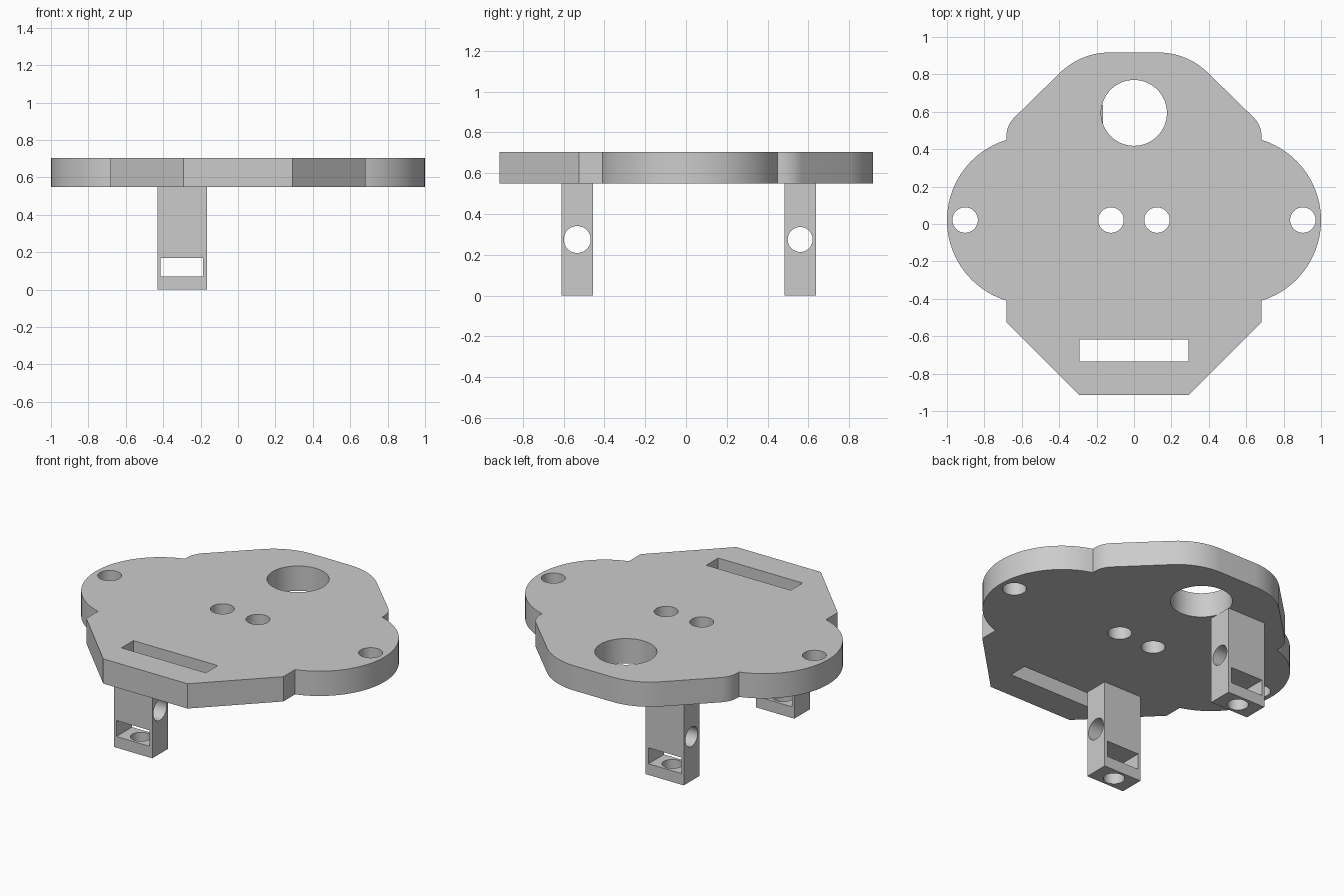
import bpy, bmesh
from math import sin, cos, pi, atan2, tan, radians
from mathutils import Matrix

cube = bpy.data.objects.get("Cube")
if cube:
    bpy.data.objects.remove(cube, do_unlink=True)

grey = bpy.data.materials.new("plain grey")
grey.use_nodes = True
grey.diffuse_color = (0.6, 0.6, 0.6, 1)
grey.node_tree.nodes["Principled BSDF"].inputs["Base Color"].default_value = (0.6, 0.6, 0.6, 1)


def make(name, bm):
    bmesh.ops.recalc_face_normals(bm, faces=bm.faces)
    mesh = bpy.data.meshes.new(name)
    bm.to_mesh(mesh)
    bm.free()
    mesh.materials.append(grey)
    obj = bpy.data.objects.new(name, mesh)
    bpy.context.collection.objects.link(obj)
    return obj


def box(name, x, y, z):
    """Box given by its (low, high) range on each axis."""
    bm = bmesh.new()
    bmesh.ops.create_cube(bm, size=1)
    for v in bm.verts:
        v.co = [(lo + hi) / 2 + c * (hi - lo) for c, (lo, hi) in zip(v.co, (x, y, z))]
    return make(name, bm)


def cylinder(name, centre, radius, depth, axis="Z"):
    bm = bmesh.new()
    turn = Matrix.Rotation(pi / 2, 4, "Y") if axis == "X" else Matrix()
    bmesh.ops.create_cone(bm, cap_ends=True, segments=64, radius1=radius, radius2=radius,
                          depth=depth, matrix=Matrix.Translation(centre) @ turn)
    return make(name, bm)


def cut(obj, cutters):
    """Subtract the cutters, apply the result and discard them."""
    bpy.ops.object.select_all(action="DESELECT")
    bpy.context.view_layer.objects.active = obj
    obj.select_set(True)
    for c in cutters:
        c.hide_render = True
        mod = obj.modifiers.new("cut", "BOOLEAN")
        mod.operation, mod.solver, mod.object = "DIFFERENCE", "EXACT", c
        bpy.ops.object.modifier_apply(modifier=mod.name)
        bpy.data.objects.remove(c, do_unlink=True)
    bpy.ops.object.shade_smooth_by_angle(angle=radians(25))


def arc(cx, cy, r, start, end, steps):
    return [(cx + r * cos(start + (end - start) * i / steps),
             cy + r * sin(start + (end - start) * i / steps)) for i in range(steps + 1)]


# Plate: right half of the outline, from front to back, then mirrored
BOTTOM, TOP = 0.55, 0.705
EDGE, BACK = 0.682, 0.917
lobe_x, lobe_y, lobe_r = 0.551, 0.02, 0.449
half_chord = (lobe_r ** 2 - (EDGE - lobe_x) ** 2) ** 0.5
sweep = atan2(half_chord, EDGE - lobe_x)
half = [(0.292, -0.915), (EDGE, -0.525)]
half += arc(lobe_x, lobe_y, lobe_r, -sweep, sweep, 40)
# Two rounded corners joined by a 45 degree edge
t = tan(pi / 8)
small, large = 0.14, 0.38
half += arc(EDGE - small, 0.527 - small * t, small, 0, pi / 4, 8)
half += arc(0.287 - large * t, BACK - large, large, pi / 4, pi / 2, 14)
outline = half + [(-x, y) for x, y in reversed(half)]

bm = bmesh.new()
face = bm.faces.new([bm.verts.new((x, y, BOTTOM)) for x, y in outline])
grown = bmesh.ops.extrude_face_region(bm, geom=[face], use_keep_orig=True)["geom"]
bmesh.ops.translate(bm, vec=(0, 0, TOP - BOTTOM),
                    verts=[g for g in grown if isinstance(g, bmesh.types.BMVert)])
plate = make("base_plate", bm)

# Plate openings: large round hole, four small holes, front slot
openings = [cylinder("round_cutter", (0, 0.594, 0.63), 0.176, 0.4)]
openings += [cylinder("small_cutter", (x, 0.021, 0.63), 0.068, 0.4)
             for x in (-0.903, -0.123, 0.123, 0.903)]
openings.append(box("slot_cutter", (-0.292, 0.292), (-0.735, -0.617), (0.4, 0.9)))
cut(plate, openings)

# Two posts under the plate, each with a cross hole, a slot and a hole in its foot
for name, y0, y1, r in (("front_post", -0.61, -0.456, 0.066), ("back_post", 0.483, 0.636, 0.061)):
    mid = (y0 + y1) / 2
    post = box(name, (-0.43, -0.166), (y0, y1), (0, BOTTOM))
    cut(post, [
        cylinder("cross_cutter", (-0.298, mid, 0.275), r, 0.6, "X"),
        box("window_cutter", (-0.414, -0.186), (y0 - 0.1, y1 + 0.1), (0.07, 0.17)),
        cylinder("foot_cutter", (-0.298, mid, 0.02), 0.06, 0.16),
    ])
